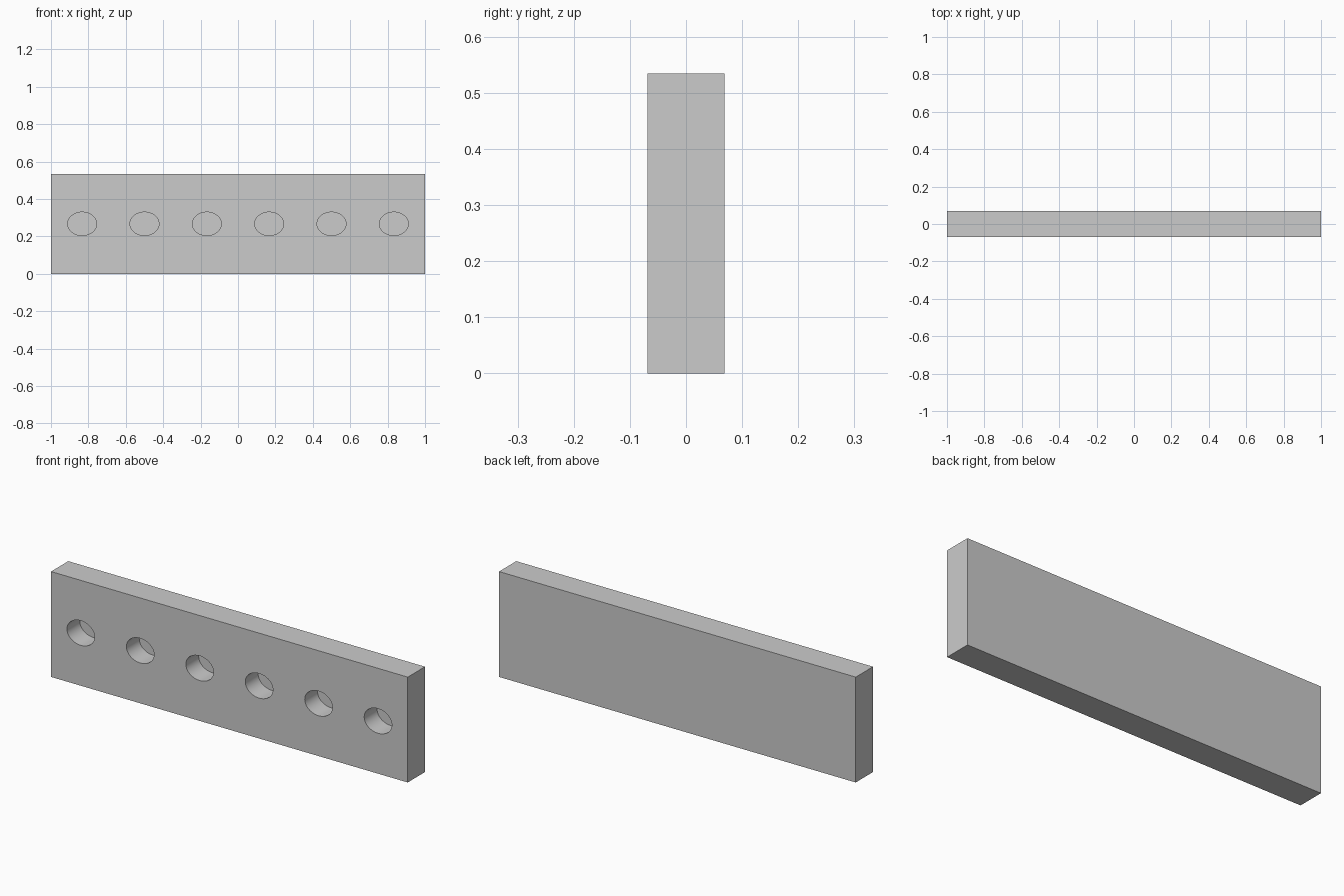
import bpy, math

if "Cube" in bpy.data.objects:
    bpy.data.objects.remove(bpy.data.objects["Cube"])

W, T, H = 2.0, 0.138, 0.534   # plate width, thickness, height
DEPTH = 0.103                 # depth of blind holes
RX, RZ = 0.0775, 0.0625       # hole half-axes

# Plate
bpy.ops.mesh.primitive_cube_add(size=1, location=(0, 0, H / 2))
plate = bpy.context.object
plate.name = "drilled_plate"
plate.scale = (W, T, H)
bpy.ops.object.transform_apply(location=True, rotation=False, scale=True)

# Row of six oval blind holes cut into the front
cutters = []
for i in range(6):
    x = -W / 2 + W / 6 * (i + 0.5)
    bpy.ops.mesh.primitive_cylinder_add(vertices=64, radius=1, depth=2 * DEPTH,
                                        location=(x, -T / 2, H / 2),
                                        rotation=(math.pi / 2, 0, 0))
    cutter = bpy.context.object
    cutter.name = f"hole_cutter_{i + 1}"
    cutter.scale = (RX, RZ, 1)
    cutter.hide_render = True
    cutters.append(cutter)

bpy.context.view_layer.objects.active = plate
for cutter in cutters:
    mod = plate.modifiers.new("hole", 'BOOLEAN')
    mod.operation = 'DIFFERENCE'
    mod.solver = 'EXACT'
    mod.object = cutter
    bpy.ops.object.modifier_apply(modifier=mod.name)
for cutter in cutters:
    bpy.data.objects.remove(cutter)

# Smooth hole walls, sharp rims
bpy.ops.object.select_all(action='DESELECT')
plate.select_set(True)
bpy.context.view_layer.objects.active = plate
bpy.ops.object.shade_smooth_by_angle(angle=math.radians(30))
